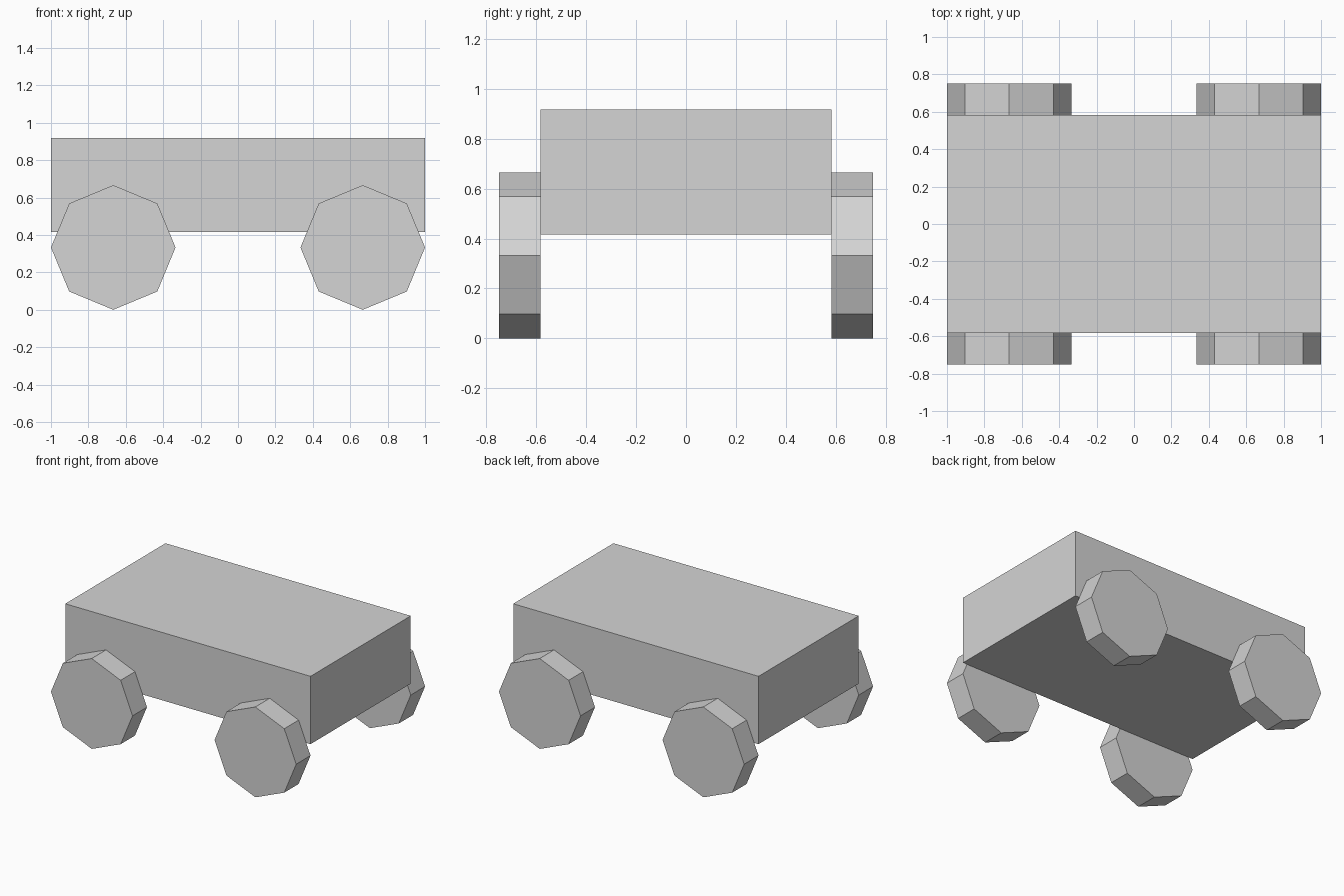
import bpy
import math

cube = bpy.data.objects.get("Cube")
if cube:
    bpy.data.objects.remove(cube, do_unlink=True)

# One flat grey for the whole cart
grey = bpy.data.materials.new("light_grey")
grey.use_nodes = True
colour = (0.66, 0.66, 0.66, 1)
grey.diffuse_color = colour
grey.node_tree.nodes["Principled BSDF"].inputs["Base Color"].default_value = colour

LENGTH, WIDTH, HEIGHT = 2.0, 1.167, 0.5
RADIUS, THICK = 0.333, 0.167
BODY_Z = 0.667


def finish(name):
    obj = bpy.context.object
    obj.name = name
    obj.data.materials.append(grey)
    return obj


# Box body
bpy.ops.mesh.primitive_cube_add(size=1, location=(0, 0, BODY_Z))
body = finish("body")
body.scale = (LENGTH, WIDTH, HEIGHT)

# Four eight-sided wheels, flush with the body sides and ends
for end, x in (("right", -1), ("left", 1)):
    for side, y in (("front", -1), ("back", 1)):
        bpy.ops.mesh.primitive_cylinder_add(
            vertices=8, radius=RADIUS, depth=THICK,
            location=(x * (LENGTH / 2 - RADIUS), y * (WIDTH + THICK) / 2, RADIUS),
            rotation=(math.pi / 2, 0, 0))
        finish(f"{side}_{end}_wheel")
